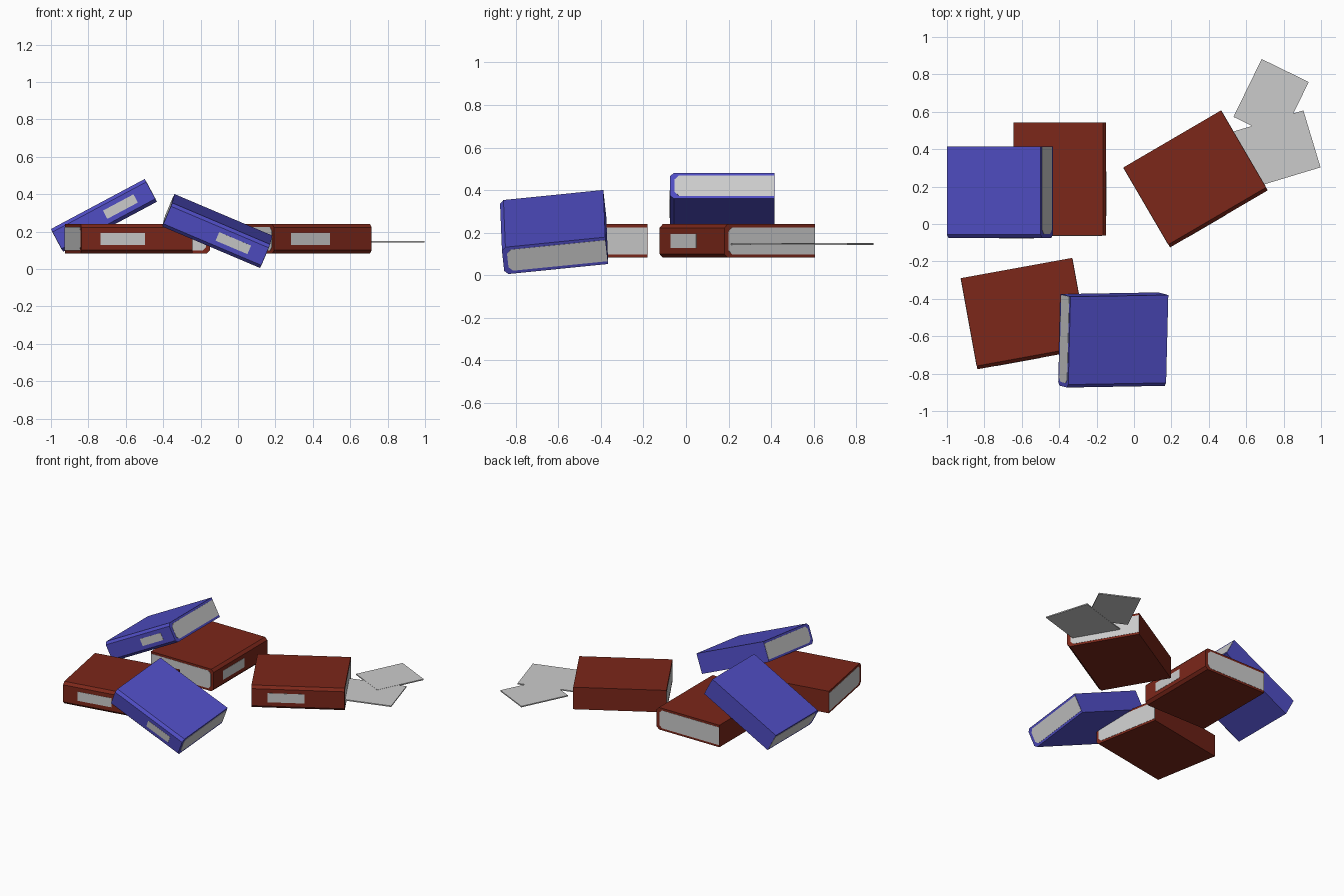
import bpy, bmesh
from math import radians
from mathutils import Matrix, Vector

if "Cube" in bpy.data.objects:
    bpy.data.objects.remove(bpy.data.objects["Cube"])


def material(name, color):
    m = bpy.data.materials.new(name)
    m.diffuse_color = color
    m.use_nodes = True
    m.node_tree.nodes["Principled BSDF"].inputs["Base Color"].default_value = m.diffuse_color
    return m


brown = material("brown_cover", (0.20, 0.02, 0.01, 1))
blue = material("blue_cover", (0.08, 0.075, 0.55, 1))


def prism(name, profile, length, matrix, mat=None):
    """Extrude a closed (y, z) profile along x, centred on the origin."""
    bm = bmesh.new()
    face = bm.faces.new([bm.verts.new((-length / 2, y, z)) for y, z in profile])
    ext = bmesh.ops.extrude_face_region(bm, geom=[face])
    bmesh.ops.translate(bm, vec=(length, 0, 0),
                        verts=[v for v in ext["geom"] if isinstance(v, bmesh.types.BMVert)])
    bmesh.ops.recalc_face_normals(bm, faces=bm.faces)
    mesh = bpy.data.meshes.new(name)
    bm.to_mesh(mesh)
    bm.free()
    ob = bpy.data.objects.new(name, mesh)
    bpy.context.collection.objects.link(ob)
    ob.matrix_world = matrix
    if mat:
        mesh.materials.append(mat)
    return ob


def book_profile(y0, y1, h, c):
    """Rectangle with both spine corners (at y0) chamfered by c."""
    return [(y0 + c, -h), (y1, -h), (y1, h), (y0 + c, h), (y0, h - c), (y0, c - h)]


def rect(y, z, w, h):
    return [(y - w / 2, z - h / 2), (y + w / 2, z - h / 2),
            (y + w / 2, z + h / 2), (y - w / 2, z + h / 2)]


def book(name, mat, size, label, matrix):
    length, width, thick = size
    offset, label_len, label_h = label
    s = width / 2
    # cover block with chamfered spine
    prism(name + "_cover", book_profile(-s, s, thick / 2, 0.018), length, matrix, mat)
    # page block showing at both ends
    prism(name + "_pages", book_profile(-s + 0.022, s - 0.002, thick / 2 - 0.015, 0.02),
          length + 0.003, matrix)
    # blank label on the spine
    prism(name + "_label", rect(-s, 0, 0.003, label_h), label_len,
          matrix @ Matrix.Translation((offset, 0, 0)))


def frame(center, u, v):
    """Placement from the book's length and width directions."""
    u = Vector(u).normalized()
    n = u.cross(Vector(v)).normalized()
    v = n.cross(u)
    m = Matrix((u, v, n)).transposed().to_4x4()
    return Matrix.Translation(center) @ m


# flat brown books
for i, (x, y, angle) in enumerate([(-0.584, -0.479, 10.3), (-0.396, 0.240, 90),
                                   (0.329, 0.241, 30.3)], 1):
    m = Matrix.Translation((x, y, 0.161)) @ Matrix.Rotation(radians(angle), 4, "Z")
    book(f"brown_book_{i}", brown, (0.605, 0.495, 0.157), (-0.078, 0.24, 0.065), m)

# leaning blue books
for i, (c, u, v) in enumerate([
        ((-0.717, 0.170, 0.2865), (0.883, 0, 0.471), (0, 1, 0)),
        ((-0.111, -0.621, 0.202), (0.92, 0.016, -0.39), (0.025, 0.995, 0.1))], 1):
    book(f"blue_book_{i}", blue, (0.568, 0.49, 0.138), (0.1, 0.185, 0.05), frame(c, u, v))

# two loose overlapping paper sheets, one tucked into a book
for i, (x, y, z, angle, length, width) in enumerate([
        (0.736, 0.390, 0.1455, 16.8, 0.45, 0.318),
        (0.733, 0.666, 0.1465, -26, 0.28, 0.344)], 1):
    m = Matrix.Translation((x, y, z)) @ Matrix.Rotation(radians(angle), 4, "Z")
    prism(f"paper_sheet_{i}", rect(0, 0, width, 0.008), length, m)
